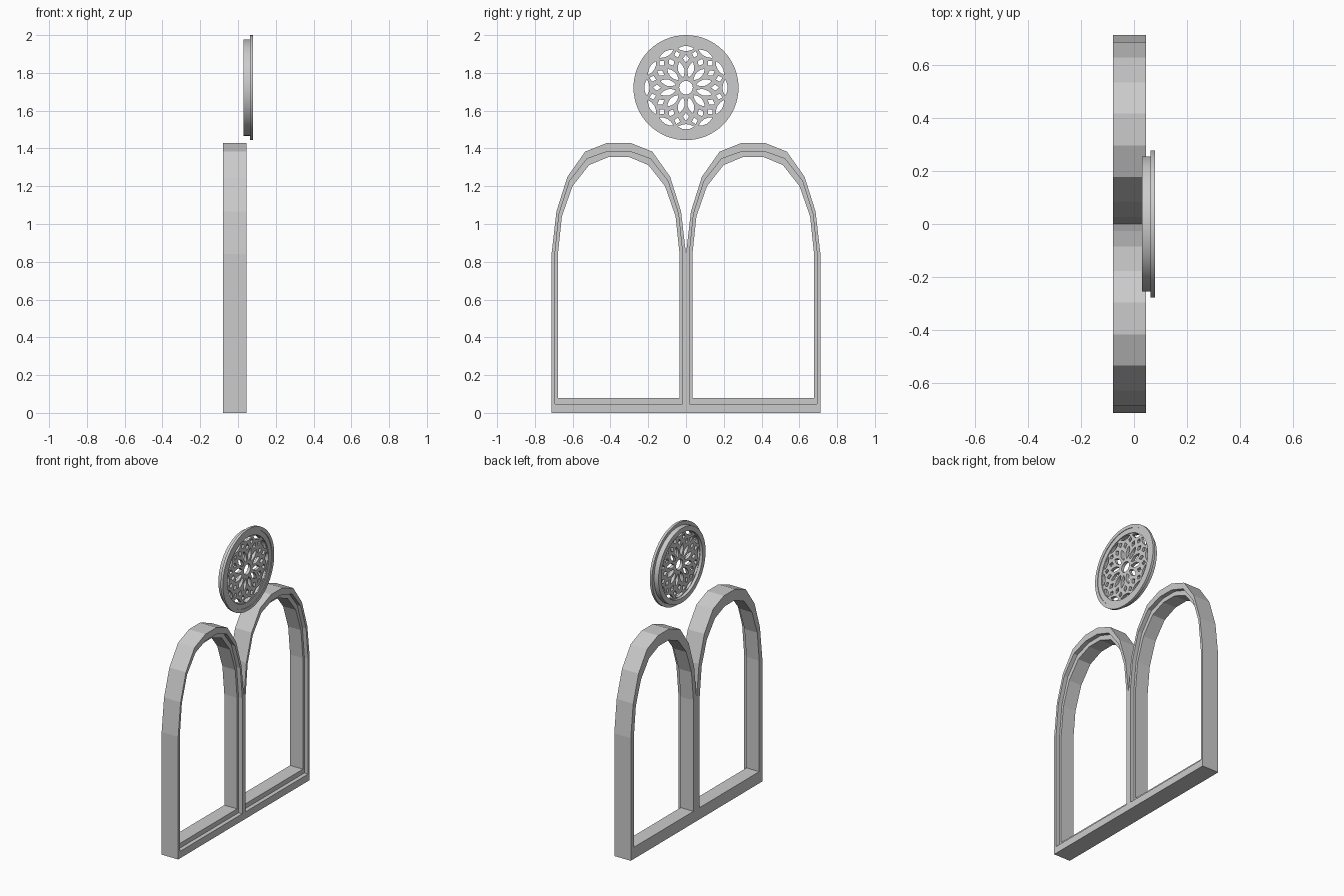
import bpy, bmesh
from math import sin, cos, pi, radians
from mathutils import Matrix

cube = bpy.data.objects.get("Cube")
if cube:
    bpy.data.objects.remove(cube, do_unlink=True)

stone = bpy.data.materials.new("grey_stone")
stone.use_nodes = True
stone.diffuse_color = (0.6, 0.6, 0.6, 1)
stone.node_tree.nodes["Principled BSDF"].inputs["Base Color"].default_value = (0.6, 0.6, 0.6, 1)

# local X, Y, Z become world y, z, x
STAND = Matrix(((0, 0, 1, 0), (1, 0, 0, 0), (0, 1, 0, 0), (0, 0, 0, 1)))


def plate(name, loops, x0, x1, smooth=False):
    """Upright plate from x0 to x1; the first loop is the outline, the others are holes."""
    curve = bpy.data.curves.new(name, 'CURVE')
    curve.dimensions = '2D'
    curve.fill_mode = 'BOTH'
    curve.extrude = (x1 - x0) / 2
    for loop in loops:
        spline = curve.splines.new('POLY')
        spline.points.add(len(loop) - 1)
        for point, (y, z) in zip(spline.points, loop):
            point.co = (y, z, 0, 1)
        spline.use_cyclic_u = True
    temp = bpy.data.objects.new(name + "_outline", curve)
    bpy.context.collection.objects.link(temp)
    graph = bpy.context.evaluated_depsgraph_get()
    mesh = bpy.data.meshes.new_from_object(temp.evaluated_get(graph))
    bpy.data.objects.remove(temp, do_unlink=True)
    bm = bmesh.new()
    bm.from_mesh(mesh)
    bmesh.ops.remove_doubles(bm, verts=bm.verts, dist=0.0001)
    bmesh.ops.recalc_face_normals(bm, faces=bm.faces)
    bm.to_mesh(mesh)
    bm.free()
    mesh.transform(Matrix.Translation(((x0 + x1) / 2, 0, 0)) @ STAND)
    mesh.materials.clear()
    mesh.materials.append(stone)
    obj = bpy.data.objects.new(name, mesh)
    bpy.context.collection.objects.link(obj)
    for poly in mesh.polygons:
        poly.use_smooth = False
    if smooth:
        bpy.ops.object.select_all(action='DESELECT')
        obj.select_set(True)
        bpy.context.view_layer.objects.active = obj
        bpy.ops.object.shade_smooth_by_angle(angle=radians(30))
    return obj


def arch(half, centre):
    """Full arch outline from the points of its right half."""
    left = [(centre - y, z) for y, z in half]
    right = [(centre + y, z) for y, z in reversed(half)]
    return left + right


# Twin arched frame: body with a wider rebate at the front
MID = 0.356
outer = [(0.356, 0.84), (0.33, 1.066), (0.272, 1.25), (0.178, 1.383), (0.06, 1.43)]
step = [(0.338, 0.048), (0.338, 0.84), (0.316, 1.053), (0.26, 1.228), (0.168, 1.345), (0.057, 1.385)]
inner = [(0.322, 0.08), (0.322, 0.84), (0.301, 1.04), (0.245, 1.2), (0.157, 1.312), (0.053, 1.355)]
outline = [(-2 * MID, 0)] + arch(outer, -MID) + arch(outer, MID)[1:] + [(2 * MID, 0)]
plate("arch_frame_body", [outline, arch(inner, -MID), arch(inner, MID)], -0.08, 0.017)
plate("arch_frame_lip", [outline, arch(step, -MID), arch(step, MID)], 0.017, 0.045)

# Rose window
HUB = 1.722


def circle(radius, count=64):
    return [(radius * cos(2 * pi * i / count), HUB + radius * sin(2 * pi * i / count))
            for i in range(count)]


def leaf(radius, along, across, angle, count=12):
    """Pointed leaf, 'along' measured outwards from the hub."""
    points = []
    for i in range(count):
        t = 2 * pi * i / count
        r = radius + along * cos(t) * (abs(cos(t)) if across > along else 1)
        s = across * sin(t) * (abs(sin(t)) if along > across else 1)
        points.append((r * cos(angle) - s * sin(angle), HUB + r * sin(angle) + s * cos(angle)))
    return points


holes = [circle(0.036, 24)]
for i in range(12):
    on, off = radians(30 * i), radians(30 * i + 15)
    holes += [leaf(0.207, 0.014, 0.043, on),
              leaf(0.182, 0.018, 0.016, off, 4),
              leaf(0.154, 0.022, 0.016, on, 4),
              leaf(0.098, 0.042, 0.017, off)]

plate("rose_outer_rim", [circle(0.278), circle(0.255)], 0.063, 0.08, True)
plate("rose_inner_rim", [circle(0.255), circle(0.222)], 0.03, 0.076, True)
plate("rose_tracery", [circle(0.2225)] + holes, 0.05, 0.07, True)
